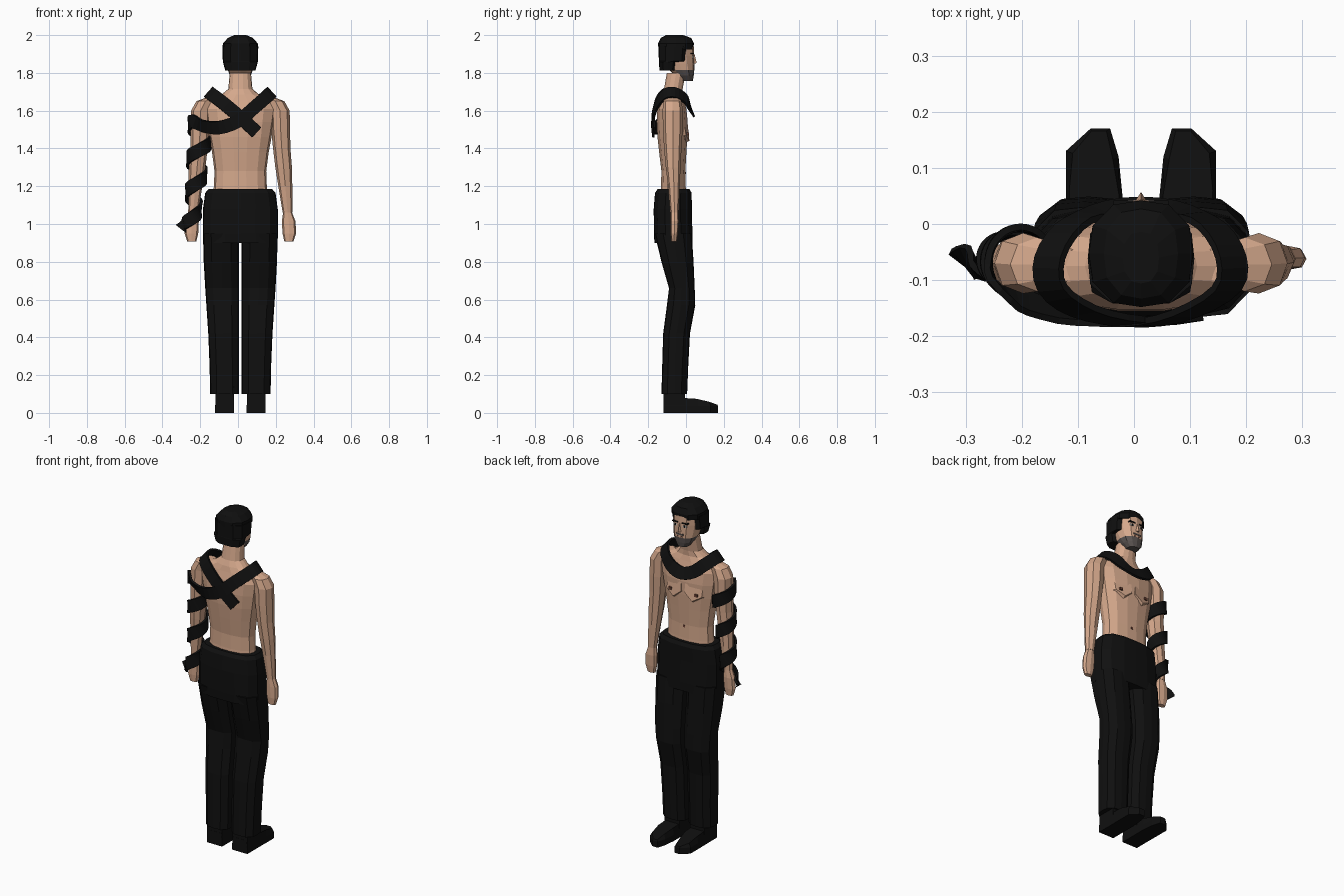
import bpy, bmesh, math
from mathutils import Vector

CX = 0.0125  # body centre line


def material(name, r, g, b):
    m = bpy.data.materials.new(name)
    m.diffuse_color = (r, g, b, 1)
    return m


SKIN = material("skin", 0.66, 0.39, 0.26)
BLACK = material("black_cloth", 0.005, 0.005, 0.005)
STUBBLE = material("stubble", 0.10, 0.085, 0.08)
BROWN = material("brown", 0.16, 0.06, 0.04)
WHITE = material("eye_white", 0.7, 0.65, 0.6)


def skin(name, rings, mat, cap=True):
    """Join rings of points into a closed flat-shaded body."""
    bm = bmesh.new()
    vs = [[bm.verts.new(p) for p in r] for r in rings]
    n = len(rings[0])
    for a, b in zip(vs, vs[1:]):
        for i in range(n):
            j = (i + 1) % n
            bm.faces.new((a[i], a[j], b[j], b[i]))
    if cap:
        bm.faces.new(vs[0][::-1])
        bm.faces.new(vs[-1])
    bmesh.ops.recalc_face_normals(bm, faces=bm.faces)
    me = bpy.data.meshes.new(name)
    bm.to_mesh(me)
    bm.free()
    me.materials.append(mat)
    ob = bpy.data.objects.new(name, me)
    bpy.context.collection.objects.link(ob)
    return ob


def oval(x, y, z, rx, ry, n, e):
    """Superellipse ring; e = 2 is round, larger is boxier."""
    pts = []
    for i in range(n):
        c, s = math.cos(math.tau * i / n), math.sin(math.tau * i / n)
        k = (abs(c) ** e + abs(s) ** e) ** (-1 / e)
        pts.append((x + rx * c * k, y + ry * s * k, z))
    return pts


def loft(name, rows, mat, n=12, e=2.0, side=1):
    """rows: x from centre line, y, z, half width, half depth."""
    return skin(name, [oval(CX + side * x, y, z, rx, ry, n, e)
                       for x, y, z, rx, ry in rows], mat)


def box(name, x, y, z, sx, sy, sz, mat):
    return skin(name, [[(CX + x + a * sx / 2, y + b * sy / 2, z + h * sz / 2)
                        for a, b in ((-1, -1), (1, -1), (1, 1), (-1, 1))]
                       for h in (-1, 1)], mat)


# Torso and neck
loft("torso", [
    (0, -0.068, 1.12, 0.150, 0.072), (0, -0.067, 1.20, 0.140, 0.066),
    (0, -0.067, 1.28, 0.137, 0.064), (0, -0.070, 1.38, 0.150, 0.073),
    (0, -0.072, 1.46, 0.165, 0.080), (0, -0.073, 1.54, 0.178, 0.083),
    (0, -0.075, 1.61, 0.188, 0.078), (0, -0.075, 1.655, 0.168, 0.064),
    (0, -0.075, 1.685, 0.100, 0.056), (0, -0.067, 1.715, 0.064, 0.050),
    (0, -0.052, 1.80, 0.056, 0.050)], SKIN, 14, 2.4)

# Arms, hands, chest muscles, legs, shoes and small paired details
ARM = [(0.145, -0.072, 1.670, 0.035, 0.035), (0.185, -0.072, 1.650, 0.048, 0.048),
       (0.210, -0.070, 1.600, 0.051, 0.054), (0.213, -0.070, 1.500, 0.050, 0.052),
       (0.219, -0.070, 1.400, 0.046, 0.046), (0.229, -0.068, 1.300, 0.044, 0.039),
       (0.238, -0.064, 1.200, 0.037, 0.031), (0.250, -0.061, 1.060, 0.026, 0.022)]
HAND = [(0.250, -0.061, 1.060, 0.024, 0.020), (0.256, -0.060, 1.015, 0.036, 0.022),
        (0.259, -0.062, 0.950, 0.036, 0.020), (0.257, -0.063, 0.908, 0.024, 0.015)]
LEG = [(-0.068, 0.95, 0.198, 0.098), (-0.045, 0.80, 0.194, 0.085),
       (-0.022, 0.66, 0.186, 0.068), (-0.026, 0.57, 0.180, 0.075),
       (-0.050, 0.42, 0.170, 0.071), (-0.057, 0.25, 0.163, 0.069),
       (-0.062, 0.10, 0.160, 0.068)]
PEC_BACK = [(0.002, -0.02, 1.465), (0.065, -0.03, 1.415), (0.145, -0.05, 1.46),
            (0.15, -0.06, 1.58), (0.002, -0.03, 1.59)]
PEC_FRONT = [(0.012, 0.014, 1.48), (0.062, 0.018, 1.44), (0.115, 0.000, 1.47),
             (0.12, -0.012, 1.55), (0.014, 0.006, 1.56)]
SOLE = [(0.033, -0.12), (0.133, -0.12), (0.133, 0.0), (0.134, 0.06), (0.134, 0.13),
        (0.090, 0.17), (0.055, 0.17), (0.040, 0.12), (0.033, 0.05), (0.033, 0.0)]


def upper(x, y):
    inset = 0.006 if y < 0.1 else 0.012
    h = 0.078 if y <= 0 else 0.078 - 1.2 * y * y
    return (0.083 + (x - 0.083) * (1 - inset / 0.05), y - (0.004 if y > 0.1 else 0), h)


for s, tag in ((1, "right"), (-1, "left")):
    def flip(pts):
        return [(CX + s * x, y, z) for x, y, z in pts]
    loft("arm_" + tag, ARM, SKIN, 8, 2.2, s)
    loft("hand_" + tag, HAND, SKIN, 8, 2.6, s)
    skin("chest_" + tag, [flip(PEC_BACK), flip(PEC_FRONT)], SKIN)
    box("nipple_" + tag, s * 0.085, 0.009, 1.478, 0.018, 0.012, 0.014, BROWN)
    loft("trouser_leg_" + tag,
         [((0.007 + o) / 2, y, z, (o - 0.007) / 2, ry) for y, z, o, ry in LEG],
         BLACK, 12, 3.0, s)
    skin("shoe_" + tag, [flip([(x, y, 0) for x, y in SOLE]),
                         flip([(x, y, 0.036) for x, y in SOLE]),
                         flip([upper(x, y) for x, y in SOLE])], BLACK)
    box("ankle_" + tag, s * 0.083, -0.062, 0.09, 0.098, 0.114, 0.10, BLACK)
    box("eye_" + tag, s * 0.030, 0.032, 1.885, 0.024, 0.016, 0.010, WHITE)
    box("pupil_" + tag, s * 0.030, 0.034, 1.885, 0.010, 0.016, 0.011, BLACK)
    box("brow_" + tag, s * 0.031, 0.033, 1.903, 0.036, 0.018, 0.007, BLACK)

box("navel", 0, -0.004, 1.27, 0.010, 0.010, 0.012, BROWN)

# Trouser seat
loft("trouser_seat", [
    (0, -0.067, 0.90, 0.197, 0.100), (0, -0.068, 0.95, 0.199, 0.102),
    (0, -0.070, 1.08, 0.198, 0.101), (0, -0.067, 1.165, 0.186, 0.097),
    (0, -0.066, 1.185, 0.168, 0.084)], BLACK, 16, 3.0)

# Head, with the jaw faces coloured as a short beard
head = loft("head", [
    (0, 0.002, 1.758, 0.034, 0.034), (0, -0.008, 1.785, 0.055, 0.049),
    (0, -0.022, 1.815, 0.066, 0.066), (0, -0.035, 1.85, 0.073, 0.079),
    (0, -0.040, 1.89, 0.077, 0.083), (0, -0.045, 1.94, 0.076, 0.086),
    (0, -0.050, 1.98, 0.050, 0.060)], SKIN, 12, 2.4)
head.data.materials.append(STUBBLE)
for f in head.data.polygons:
    if f.center.z < 1.808 and f.center.y > -0.045:
        f.material_index = 1

# Nose, moustache and mouth
skin("nose", [[(CX - 0.014, 0.035, 1.848), (CX + 0.014, 0.035, 1.848), (CX, 0.057, 1.852)],
              [(CX - 0.006, 0.035, 1.90), (CX + 0.006, 0.035, 1.90), (CX, 0.045, 1.90)]], SKIN)
box("moustache", 0, 0.036, 1.834, 0.048, 0.016, 0.009, STUBBLE)
box("mouth", 0, 0.036, 1.821, 0.034, 0.014, 0.007, BROWN)

# Hair: crown cap, and the back with sideburns
loft("hair_crown", [
    (0, -0.054, 1.925, 0.094, 0.092), (0, -0.053, 1.955, 0.093, 0.095),
    (0, -0.053, 1.985, 0.066, 0.080), (0, -0.060, 2.0, 0.032, 0.046)], BLACK, 12, 2.6)
loft("hair_back", [
    (0, -0.096, 1.812, 0.080, 0.044), (0, -0.094, 1.857, 0.092, 0.050),
    (0, -0.066, 1.862, 0.093, 0.078), (0, -0.062, 1.94, 0.095, 0.083)], BLACK, 12, 3.2)


# Cloth band: X on the back, loop over the chest, spiral down the left arm
def arm_at(z):
    for a, b in zip(ARM + HAND[1:], ARM[1:] + HAND[1:]):
        if a[2] >= z >= b[2]:
            t = (a[2] - z) / max(a[2] - b[2], 1e-6)
            return [p + (q - p) * t for p, q in zip(a, b)]
    return HAND[-1]


body = [(0.10, -0.170, 1.485), (0.0, -0.174, 1.575), (-0.09, -0.155, 1.65),
        (-0.145, -0.115, 1.69), (-0.150, -0.06, 1.695), (-0.115, -0.005, 1.665),
        (-0.06, 0.020, 1.62), (0.0125, 0.028, 1.598), (0.085, 0.020, 1.62),
        (0.14, -0.005, 1.665), (0.173, -0.06, 1.695), (0.165, -0.115, 1.685),
        (0.09, -0.160, 1.62), (0.0, -0.178, 1.545), (-0.10, -0.168, 1.51),
        (-0.19, -0.140, 1.52)]
path = [(Vector(p), Vector(p) - Vector((CX, -0.07, 1.55))) for p in body]
for i in range(38):
    deg = -45 + 30 * i
    z = 1.545 - 0.178 * (deg + 45) / 360
    x, y, _, rx, ry = arm_at(z)
    a = math.radians(deg)
    out = Vector((-math.cos(a), math.sin(a), 0))
    path.append((Vector((CX - x + out.x * (rx + 0.009), y + out.y * (ry + 0.012), z)), out))
path.append((Vector((-0.303, -0.065, 0.975)), Vector((-0.5, -0.8, 0))))


def spline(seq, i, t):
    a, b, c, d = (seq[min(max(k, 0), len(seq) - 1)] for k in (i - 1, i, i + 1, i + 2))
    return 0.5 * (2 * b + (c - a) * t + (2 * a - 5 * b + 4 * c - d) * t * t
                  + (3 * b - a - 3 * c + d) * t ** 3)


def band(name, path, width, thick, mat):
    pos, nor = [p for p, _ in path], [n.normalized() for _, n in path]
    steps = [(i, k / 3) for i in range(len(path) - 1) for k in range(3)]
    pts = [(spline(pos, i, t), spline(nor, i, t)) for i, t in steps] + [(pos[-1], nor[-1])]
    rings = []
    for i, (p, n) in enumerate(pts):
        tan = (pts[min(i + 1, len(pts) - 1)][0] - pts[max(i - 1, 0)][0]).normalized()
        n = (n - tan * n.dot(tan)).normalized()
        w, h = tan.cross(n) * width / 2, n * thick / 2
        rings.append([p - w - h, p + w - h, p + w + h, p - w + h])
    return skin(name, rings, mat)


band("cloth_band", path, 0.070, 0.012, BLACK)
